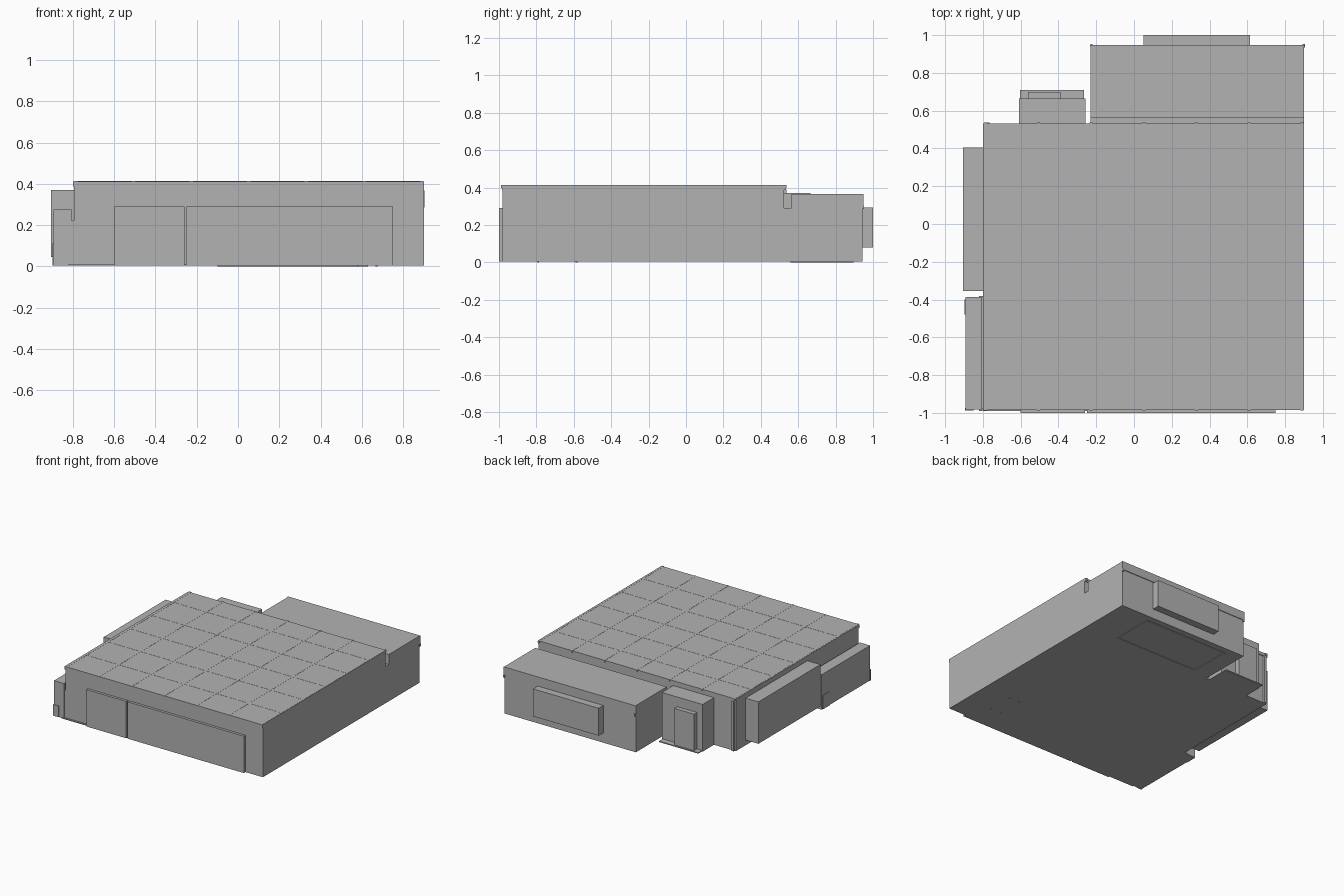
import bpy

cube = bpy.data.objects.get("Cube")
if cube:
    bpy.data.objects.remove(cube, do_unlink=True)

GREY = (0.45, 0.45, 0.45, 1.0)
mat = bpy.data.materials.new("plain_grey")
mat.use_nodes = True
mat.diffuse_color = GREY
mat.node_tree.nodes["Principled BSDF"].inputs["Base Color"].default_value = GREY

BASE = 0.004   # underside of the building
TOP = 0.413    # roof height


def box(name, xs, ys, zs):
    """Box from its extents along each axis."""
    spans = (xs, ys, zs)
    bpy.ops.mesh.primitive_cube_add(size=1, location=[sum(s) / 2 for s in spans])
    ob = bpy.context.object
    ob.name = name
    ob.scale = [s[1] - s[0] for s in spans]
    bpy.ops.object.transform_apply(location=False, rotation=False, scale=True)
    ob.data.materials.append(mat)
    return ob


# Main hall and its slightly overhanging roof
box("hall", (-0.795, 0.9), (-0.98, 0.525), (BASE, 0.39))
box("roof", (-0.8, 0.9), (-0.985, 0.532), (0.387, TOP - 0.001))

# Roof ribs, with the ends of the long ones showing past the eaves
for i in range(7):
    x = -0.785 + i * 0.279
    box("roof_rib", (x - 0.008, x + 0.008), (-0.988, 0.537), (0.398, TOP))
for i in range(5):
    y = -0.74 + i * 0.268
    box("roof_cross_rib", (-0.795, 0.895), (y - 0.006, y + 0.006), (0.405, TOP))

# Front gates
box("small_front_gate", (-0.6, -0.26), (-1.0, -0.975), (BASE, 0.29))
box("large_front_gate", (-0.25, 0.75), (-1.0, -0.975), (BASE, 0.29))
box("front_plinth", (-0.82, 0.75), (-0.99, -0.975), (BASE, 0.012))

# Rear wing, joined to the hall by a lower link
box("rear_link", (-0.23, 0.9), (0.52, 0.57), (BASE, 0.29))
box("rear_wing", (-0.23, 0.9), (0.563, 0.943), (BASE, 0.367))
box("rear_wing_band", (-0.233, 0.902), (0.94, 0.948), (0.3, 0.367))
box("rear_gate", (0.05, 0.613), (0.94, 1.0), (0.08, 0.293))
for x in (-0.225, 0.898):
    box("rear_lamp", (x - 0.006, x + 0.006), (0.935, 0.953), (0.285, 0.305))

# Rear porch with door and step
box("porch", (-0.608, -0.258), (0.52, 0.665), (BASE, 0.37))
box("porch_door", (-0.56, -0.39), (0.66, 0.7), (BASE, 0.295))
box("porch_step", (-0.603, -0.265), (0.66, 0.71), (BASE, 0.012))

# Side bays
box("raised_side_bay", (-0.905, -0.79), (-0.355, 0.405), (0.045, 0.37))
box("low_side_bay", (-0.893, -0.806), (-0.982, -0.387), (BASE, 0.275))
box("low_bay_link", (-0.82, -0.79), (-0.978, -0.38), (BASE, 0.222))
box("low_bay_door", (-0.898, -0.88), (-0.48, -0.4), (BASE, 0.11))
box("low_bay_front_door", (-0.896, -0.85), (-0.987, -0.975), (BASE, 0.09))

# Downpipe at the rear corner
box("downpipe", (-0.785, -0.765), (0.52, 0.537), (BASE, 0.39))

# Frame and small feet on the underside
for y in (0.565, 0.89):
    box("floor_frame_long", (-0.1, 0.63), (y - 0.006, y + 0.006), (0, 0.006))
for x in (-0.094, 0.624):
    box("floor_frame_short", (x - 0.006, x + 0.006), (0.565, 0.89), (0, 0.006))
for x in (0.58, 0.67):
    for y in (-0.79, -0.585):
        box("floor_foot", (x - 0.005, x + 0.005), (y - 0.005, y + 0.005), (0, 0.006))
